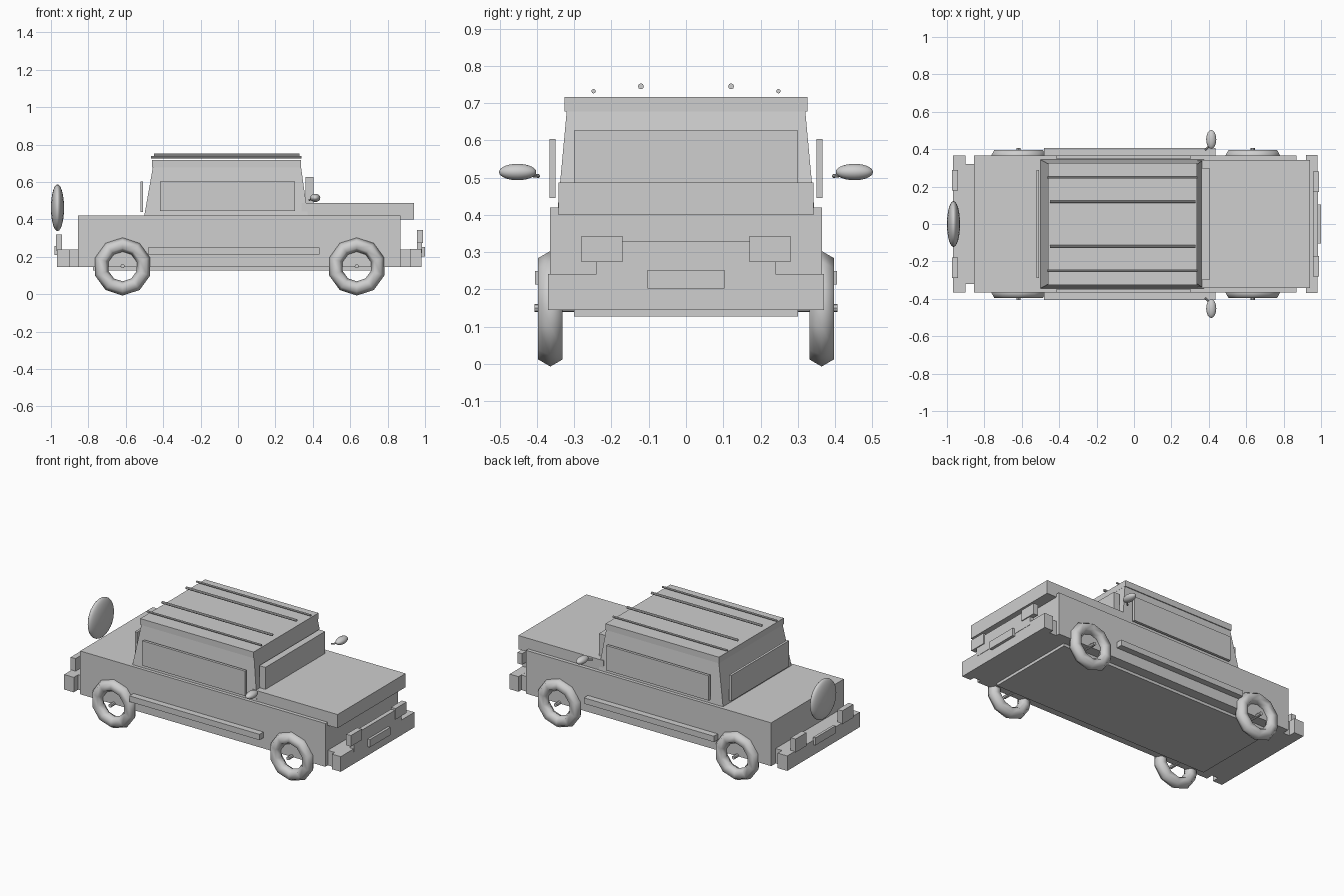
import bpy
import bmesh
import math
from mathutils import Vector

cube = bpy.data.objects.get("Cube")
if cube:
    bpy.data.objects.remove(cube, do_unlink=True)

# One plain grey for the whole vehicle
GREY = (0.62, 0.62, 0.62, 1.0)
grey = bpy.data.materials.new("plain_grey")
grey.use_nodes = True
grey.diffuse_color = GREY
grey.node_tree.nodes["Principled BSDF"].inputs["Base Color"].default_value = GREY


def finish(name, smooth=False):
    ob = bpy.context.object
    ob.name = name
    ob.data.name = name
    ob.data.materials.append(grey)
    if smooth:
        bpy.ops.object.shade_smooth()
    return ob


def box(name, x, y, z, top_x=None, top_y=None):
    """Box from (min, max) ranges; the top face may have its own ranges."""
    bm = bmesh.new()
    bmesh.ops.create_cube(bm, size=1)
    for v in bm.verts:
        top = v.co.z > 0
        rx = top_x if top and top_x else x
        ry = top_y if top and top_y else y
        v.co = (rx[v.co.x > 0], ry[v.co.y > 0], z[top])
    mesh = bpy.data.meshes.new(name)
    bm.to_mesh(mesh)
    bm.free()
    ob = bpy.data.objects.new(name, mesh)
    bpy.context.collection.objects.link(ob)
    mesh.materials.append(grey)
    return ob


def side_box(name, x, y, z):
    """Pair of boxes mirrored across the centre line."""
    box(name + "_near", x, (-y[1], -y[0]), z)
    box(name + "_far", x, y, z)


def rod(name, a, b, radius, sides=8):
    a, b = Vector(a), Vector(b)
    bpy.ops.mesh.primitive_cylinder_add(vertices=sides, radius=radius,
                                        depth=(b - a).length, location=(a + b) / 2)
    bpy.context.object.rotation_euler = (b - a).to_track_quat('Z', 'Y').to_euler()
    return finish(name)


def ellipsoid(name, centre, radii):
    bpy.ops.mesh.primitive_uv_sphere_add(segments=24, ring_count=14, location=centre)
    bpy.context.object.scale = radii
    return finish(name, smooth=True)


def wide(half):
    return (-half, half)


# Body shell, hood and underside
box("lower_body", (-.855, .87), wide(.365), (.145, .42))
box("hood", (.34, .94), wide(.342), (.40, .487))
box("chassis", (-.775, .78), wide(.30), (.127, .15))

# Tapered cabin with roof slab
box("cabin", (-.503, .375), wide(.345), (.41, .68),
    top_x=(-.455, .337), top_y=wide(.32))
box("roof", (-.46, .338), wide(.326), (.678, .717))

# Upright window slabs
box("windshield", (.36, .403), wide(.30), (.485, .627))
box("rear_window", (-.522, -.507), wide(.29), (.44, .604))
side_box("side_window", (-.417, .305), (.35, .367), (.445, .603))

# Bumpers and their mounts
box("nose_bumper", (.92, .982), wide(.37), (.145, .241))
box("nose_bumper_mount", (.86, .925), wide(.34), (.145, .24))
box("rear_bumper", (-.968, -.90), wide(.365), (.145, .24))
box("rear_bumper_mount", (-.905, -.85), wide(.32), (.145, .24))

# Lights, grille and blank plates
box("grille", (.957, .984), wide(.24), (.22, .33))
side_box("headlight", (.957, .99), (.17, .28), (.273, .343))
box("nose_plate", (.98, 1.0), wide(.103), (.203, .252))
side_box("taillight", (-.974, -.94), (.18, .29), (.235, .32))
box("rear_plate", (-.982, -.965), wide(.10), (.21, .258))

# Side strips along the doors
side_box("side_strip", (-.48, .435), (.36, .405), (.213, .25))

# Spare tyre cover behind the body
ellipsoid("spare_tyre", (-.965, 0, .462), (.035, .123, .125))

# Wheels on through axles
for end, x in (("rear", -.617), ("nose", .635)):
    rod(end + "_axle", (x, -.406, .15), (x, .406, .15), .011)
    for side, y in (("near", -.364), ("far", .364)):
        bpy.ops.mesh.primitive_torus_add(major_segments=10, minor_segments=6,
                                         major_radius=.117, minor_radius=.038,
                                         location=(x, y, .148))
        # Half a segment of turn puts a flat side on the ground
        bpy.context.object.rotation_euler = (math.pi / 2, math.pi / 10, 0)
        finish(end + "_wheel_" + side, smooth=True)

# Roof rack rails and door mirrors, mirrored side to side
for side, s in (("near", -1), ("far", 1)):
    rod("outer_rail_" + side, (-.465, s * .248, .732), (.34, s * .248, .732), .006)
    rod("inner_rail_" + side, (-.45, s * .121, .745), (.328, s * .121, .745), .008)
    ellipsoid("mirror_" + side, (.413, s * .452, .515), (.027, .05, .022))
    rod("mirror_stalk_" + side, (.38, s * .395, .504), (.41, s * .425, .508), .005)
